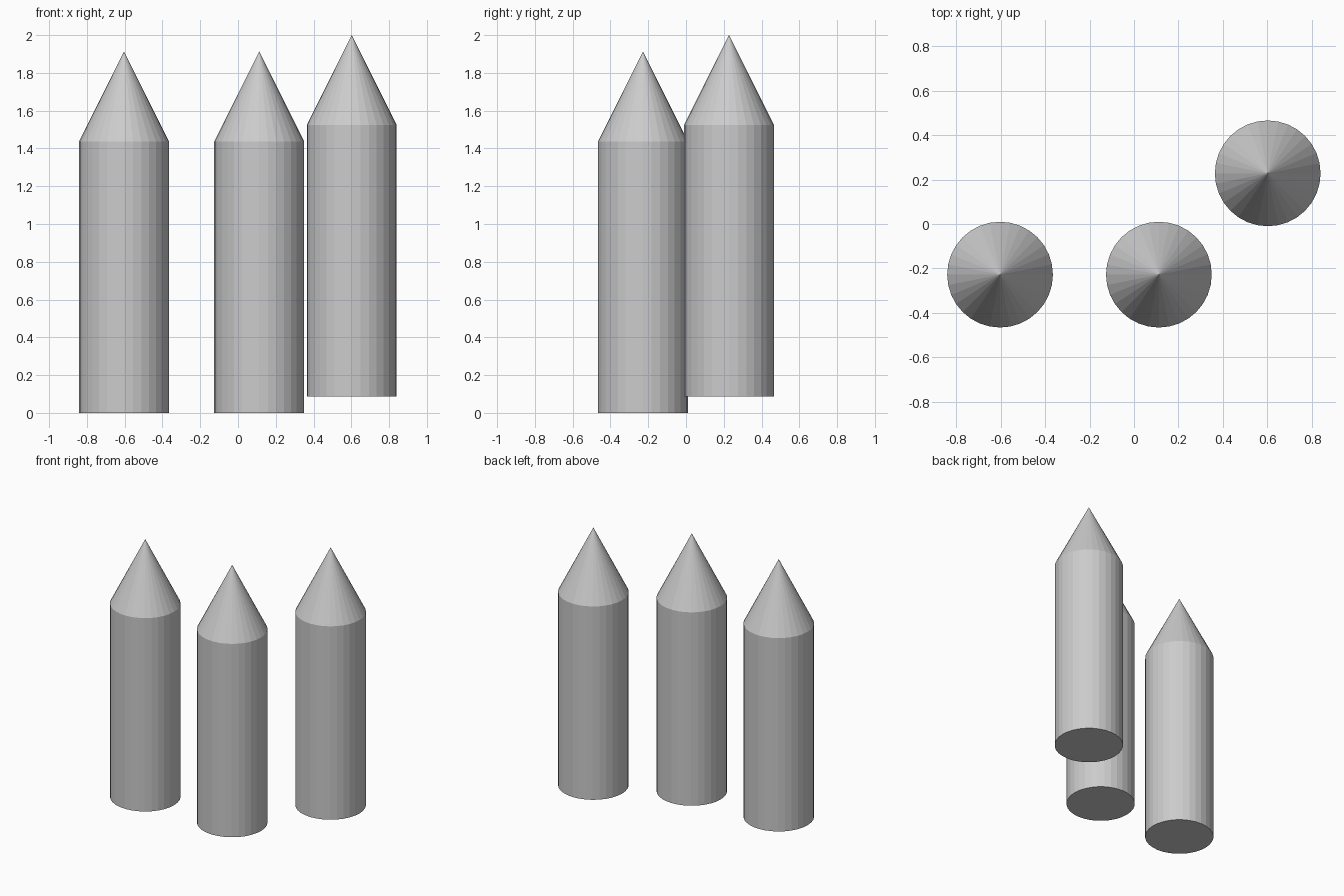
import bpy, bmesh, math

if "Cube" in bpy.data.objects:
    bpy.data.objects.remove(bpy.data.objects["Cube"])

RADIUS = 0.238
SHOULDER = 1.437
TIP = 1.913
SIDES = 32


def pointed_post(name, x, y, z):
    """Round post with a flat base and a conical point."""
    bm = bmesh.new()
    ring = [bm.verts.new((RADIUS * math.cos(2 * math.pi * i / SIDES),
                          RADIUS * math.sin(2 * math.pi * i / SIDES), 0))
            for i in range(SIDES)]
    base = bm.faces.new(ring)
    # Shaft
    top = bmesh.ops.extrude_face_region(bm, geom=[base], use_keep_orig=True)["geom"]
    verts = [g for g in top if isinstance(g, bmesh.types.BMVert)]
    cap = [g for g in top if isinstance(g, bmesh.types.BMFace)]
    bmesh.ops.translate(bm, verts=verts, vec=(0, 0, SHOULDER))
    # Cone point
    tip = bmesh.ops.poke(bm, faces=cap)["verts"][0]
    tip.co.z = TIP
    bmesh.ops.recalc_face_normals(bm, faces=bm.faces)
    mesh = bpy.data.meshes.new(name)
    bm.to_mesh(mesh)
    bm.free()
    post = bpy.data.objects.new(name, mesh)
    post.location = (x, y, z)
    bpy.context.collection.objects.link(post)


# Two posts on the ground, one raised slightly behind
pointed_post("left_post", -0.603, -0.228, 0)
pointed_post("middle_post", 0.112, -0.228, 0)
pointed_post("right_post", 0.602, 0.228, 0.087)
